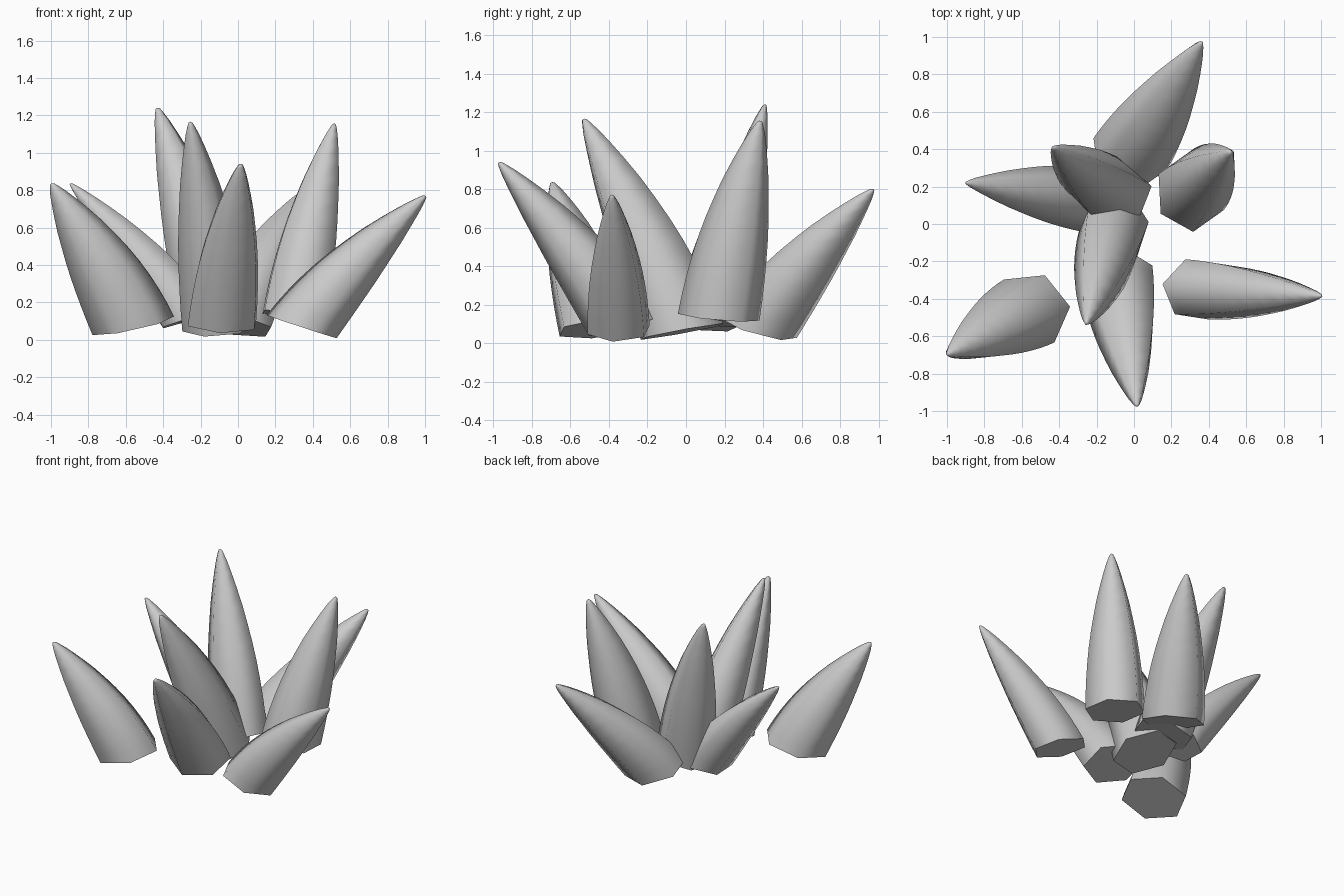
import bpy, bmesh, math
from mathutils import Vector, Quaternion

if "Cube" in bpy.data.objects:
    bpy.data.objects.remove(bpy.data.objects["Cube"])

# taper along a leaf: (fraction of length, fraction of base radius)
PROFILE = [(0, 1), (.1, .985), (.2, .955), (.3, .91), (.4, .85), (.5, .77), (.6, .67),
           (.7, .56), (.8, .42), (.88, .295), (.94, .19), (.98, .1), (.995, .06), (1, .02)]

def leaf(name, base, tip, rx, ry, turn):
    """Six-sided spike on a slightly tilted base, bending outward to its tip."""
    base, tip = Vector(base), Vector(tip)
    axis = tip - base
    tilt = Vector((0, 0, 1)).rotation_difference(axis)
    tilt = Quaternion().slerp(tilt, 0.42)
    out = Vector((axis.x, axis.y, 0)) * 0.055
    bm = bmesh.new()
    rings = []
    for t, r in PROFILE:
        c = base + axis * t - out * 4 * t * (1 - t)
        ring = []
        for k in range(6):
            a = math.radians(turn + 60 * k)
            p = Vector((math.cos(a) * rx, math.sin(a) * ry, 0)) * r
            ring.append(bm.verts.new(c + tilt @ p))
        rings.append(ring)
    for lo, hi in zip(rings, rings[1:]):
        for k in range(6):
            j = (k + 1) % 6
            bm.faces.new((lo[k], lo[j], hi[j], hi[k]))
    bottom = bm.faces.new(rings[0][::-1])
    bm.faces.new(rings[-1])
    # smooth sides, sharp rim around the flat base
    for f in bm.faces:
        f.smooth = True
    for e in bottom.edges:
        e.smooth = False
    me = bpy.data.meshes.new(name)
    bm.to_mesh(me)
    bm.free()
    ob = bpy.data.objects.new(name, me)
    bpy.context.collection.objects.link(ob)

# base centre, tip, base radii in x and y, rotation of the six corners
LEAVES = {
    "leaf_back": ((-.02, .375, .08), (.36, .97, .80), .215, .21, 37),
    "leaf_right_back": ((.305, .17, .135), (.515, .385, 1.155), .195, .213, 33),
    "leaf_right": ((.34, -.35, .07), (1.0, -.385, .77), .20, .172, -10),
    "leaf_front": ((-.085, -.31, .09), (.015, -.97, .94), .205, .20, 27),
    "leaf_centre_front": ((-.11, -.02, .06), (-.255, -.53, 1.165), .19, .235, 8),
    "leaf_centre_back": ((-.11, .165, .11), (-.43, .41, 1.24), .21, .175, 12),
    "leaf_left": ((-.255, .13, .11), (-.895, .22, .835), .175, .175, 30),
    "leaf_left_front": ((-.56, -.465, .075), (-.995, -.695, .835), .225, .21, 7),
}
for name, args in LEAVES.items():
    leaf(name, *args)
